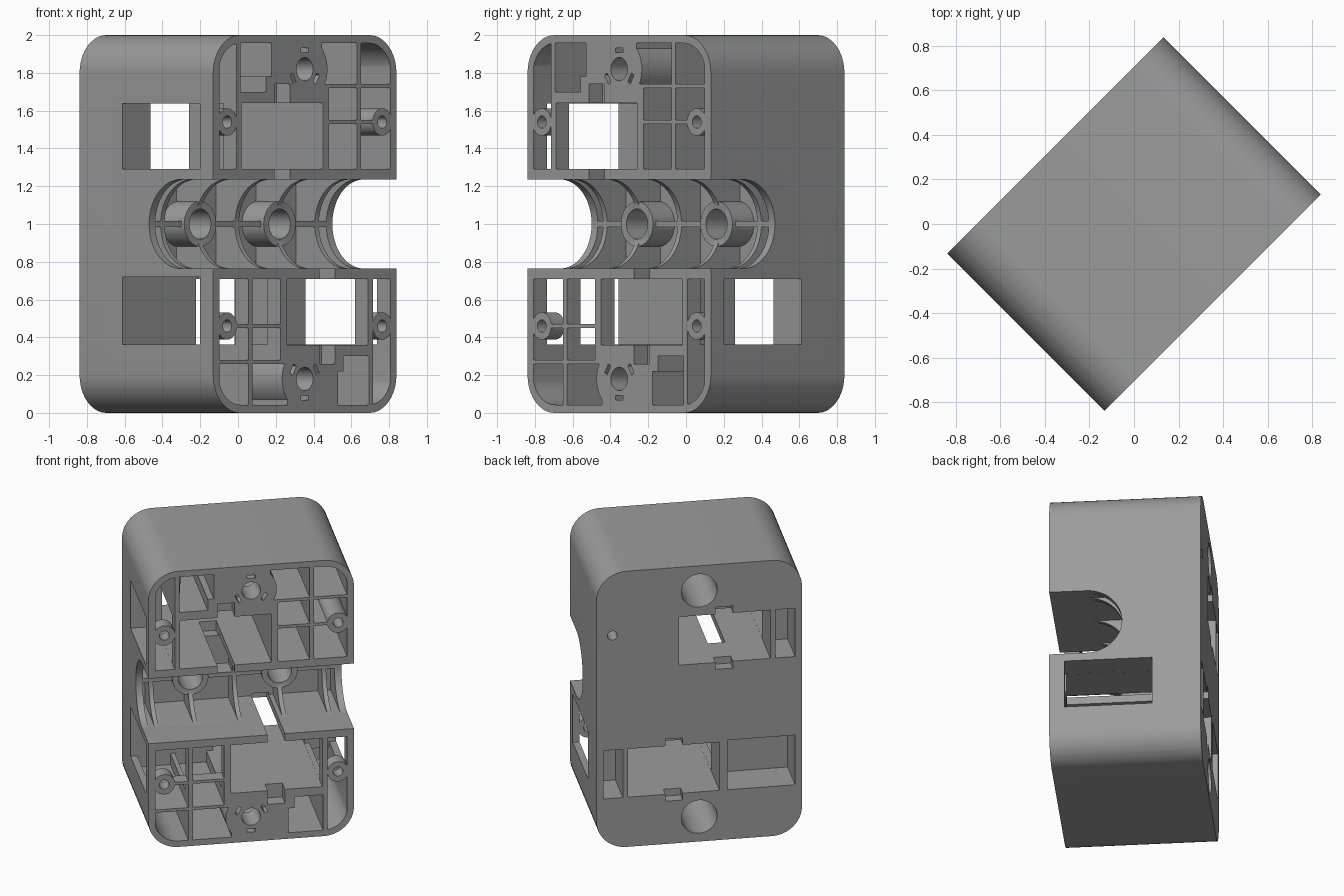
import bpy, bmesh, math
from mathutils import Matrix, Vector

if "Cube" in bpy.data.objects:
    bpy.data.objects.remove(bpy.data.objects["Cube"])

# Working frame: u = width, v = depth toward the open face, z = height.
# Stored as (u, -v, z), then the whole part is turned 45 degrees.


def to_object(bm, name="helper"):
    bm.normal_update()
    bmesh.ops.recalc_face_normals(bm, faces=bm.faces)
    if bm.calc_volume(signed=True) < 0:
        bmesh.ops.reverse_faces(bm, faces=bm.faces)
    bm.normal_update()
    me = bpy.data.meshes.new(name)
    bm.to_mesh(me)
    bm.free()
    ob = bpy.data.objects.new(name, me)
    bpy.context.collection.objects.link(ob)
    return ob


def box(u0, u1, v0, v1, z0, z1, flip=False):
    """Axis-aligned block; flip turns it half a turn about the depth axis."""
    if flip:
        u0, u1, z0, z1 = -u1, -u0, 2 - z1, 2 - z0
    bm = bmesh.new()
    m = (Matrix.Translation(((u0 + u1) / 2, -(v0 + v1) / 2, (z0 + z1) / 2))
         @ Matrix.Diagonal((u1 - u0, v1 - v0, z1 - z0, 1)))
    bmesh.ops.create_cube(bm, size=1, matrix=m)
    return to_object(bm)


def rod(u, z, r, v0, v1, n=32):
    """Cylinder along the depth axis."""
    bm = bmesh.new()
    m = Matrix.Translation((u, -(v0 + v1) / 2, z)) @ Matrix.Rotation(math.pi / 2, 4, 'X')
    bmesh.ops.create_cone(bm, cap_ends=True, segments=n, radius1=r, radius2=r,
                          depth=v1 - v0, matrix=m)
    return to_object(bm)


def rounded_prism(hu, hz, r, v0, v1, name="helper"):
    """Rounded rectangle in u-z, extruded along the depth."""
    bm = bmesh.new()
    pts = []
    for k, (su, sz) in enumerate([(1, 1), (-1, 1), (-1, -1), (1, -1)]):
        for i in range(13):
            a = (k + i / 12) * math.pi / 2
            pts.append(bm.verts.new((su * (hu - r) + r * math.cos(a), -v0,
                                     1 + sz * (hz - r) + r * math.sin(a))))
    f = bm.faces.new(pts)
    ext = bmesh.ops.extrude_face_region(bm, geom=[f])
    bmesh.ops.translate(bm, vec=(0, v0 - v1, 0),
                        verts=[g for g in ext["geom"] if isinstance(g, bmesh.types.BMVert)])
    return to_object(bm, name)


def combine(target, tool, op='DIFFERENCE'):
    mod = target.modifiers.new("combine", 'BOOLEAN')
    mod.operation, mod.solver, mod.object = op, 'MANIFOLD', tool
    bpy.context.view_layer.update()
    dg = bpy.context.evaluated_depsgraph_get()
    me = bpy.data.meshes.new_from_object(target.evaluated_get(dg))
    target.modifiers.clear()
    target.data = me
    bpy.data.objects.remove(tool)


def cut(*args, flip=False):
    combine(housing, box(*args, flip=flip))


F, B = .6, -.45     # beyond the open face, cell floor
housing = rounded_prism(.686, 1.0, .2, -.5, .5, "housing")

# Lightening cells in each half (lower half is the upper turned half a turn)
for flip in (False, True):
    cut(-.64, -.51, -.18, F, 1.29, 1.96, flip=flip)
    cut(-.64, -.51, B, F, 1.68, 1.96, flip=flip)
    cut(-.48, -.25, B, F, 1.78, 1.96, flip=flip)
    cut(-.48, -.29, B, F, 1.70, 1.80, flip=flip)
    for u0, u1 in ((.18, .39), (.42, .64)):
        for z0, z1 in ((1.29, 1.53), (1.55, 1.72)):
            cut(u0, u1, -.18 if flip else B, F, z0, z1, flip=flip)
        cut(u0 - (.05 if u0 < .3 else 0), u1, B, F, 1.74, 1.96, flip=flip)

# Outer shell restores the rounded wall around the cells
shell = rounded_prism(.686, 1.0, .2, -.5, .5)
combine(shell, rounded_prism(.645, .957, .16, -.7, .7))
combine(housing, shell, 'UNION')

# Screw collars and screw bosses
for s in (-1, 1):
    z = 1 + .82 * s
    combine(housing, rod(0, z, .17, -.5, .5, 40), 'UNION')
    combine(housing, rod(0, z, .062, -.6, .6))
    combine(housing, rod(0, z, .12, -.6, .3, 40))
    for a in (90, 210, 330):
        a = math.radians(a)
        key = box(-.028, .028, -.6, -.42, -.011, .011)
        key.data.transform(Matrix.Translation((.1 * math.cos(a), -1.02, z + s * .1 * math.sin(a)))
                           @ Matrix.Rotation(-s * (a - math.pi / 2), 4, 'Y'))
        combine(housing, key)
    for u in (-.58, .58):
        deep = s > 0 and u > 0
        combine(housing, rod(u, 1 + .54 * s, .072, B - .02 if deep else .40, .5), 'UNION')
        combine(housing, rod(u, 1 + .54 * s, .033, -.6 if deep else .2, .6, 20))

# Switch pockets with side passages, cable slots and rear recesses
for flip in (False, True):
    cut(-.475, .135, -.6, F, 1.29, 1.64, flip=flip)
    cut(-.8, -.4, -.18, .40, 1.291, 1.639, flip=flip)
    cut(-.64, -.51, -.6, -.22, 1.29, 1.64, flip=flip)
    cut(-.225, -.11, -.2, F, 1.22, 1.30, flip=flip)
    cut(-.225, -.11, .40, F, 1.63, 1.74, flip=flip)
    cut(-.225, -.11, -.6, -.42, 1.24, 1.30, flip=flip)
    cut(-.225, -.11, -.6, -.42, 1.63, 1.69, flip=flip)
# Second lower passage and its rear recess
cut(-.8, -.12, -.18, .40, .361, .719)
cut(-.64, -.19, -.6, -.22, .36, .72)

# Cradle groove across the middle
R, VC = .236, .256
cut(-.8, .8, VC, F, 1 - R, 1 + R)
bm = bmesh.new()
bmesh.ops.create_cone(bm, cap_ends=True, segments=48, radius1=R, radius2=R, depth=1.6,
                      matrix=Matrix.Translation((0, -VC, 1)) @ Matrix.Rotation(math.pi / 2, 4, 'Y'))
combine(housing, to_object(bm))

# Hollows between cradle ribs, leaving a lengthwise rib at mid height
ribs = [-.655, -.585, -.325, -.028, .27, .57, .655]
for a, b in zip(ribs, ribs[1:]):
    for z0, z1 in ((1 - R, .985), (1.015, 1 + R)):
        cut(a + .015, b - .015, -.12, VC + .01, z0, z1)

# Cradle bosses
for u in (-.325, .27):
    combine(housing, rod(u, 1, .12, -.13, .042), 'UNION')
    combine(housing, rod(u, 1, .08, -.35, .1))

# Finish: turn, colour, shade
housing.data.transform(Matrix.Rotation(math.pi / 4, 4, 'Z'))
mat = bpy.data.materials.new("mid grey plastic")
mat.diffuse_color = (.33, .33, .33, 1)
mat.use_nodes = True
mat.node_tree.nodes["Principled BSDF"].inputs["Base Color"].default_value = mat.diffuse_color
housing.data.materials.clear()
housing.data.materials.append(mat)
for p in housing.data.polygons:
    p.material_index = 0
bpy.context.view_layer.objects.active = housing
housing.select_set(True)
bpy.ops.object.shade_smooth_by_angle(angle=math.radians(30))
